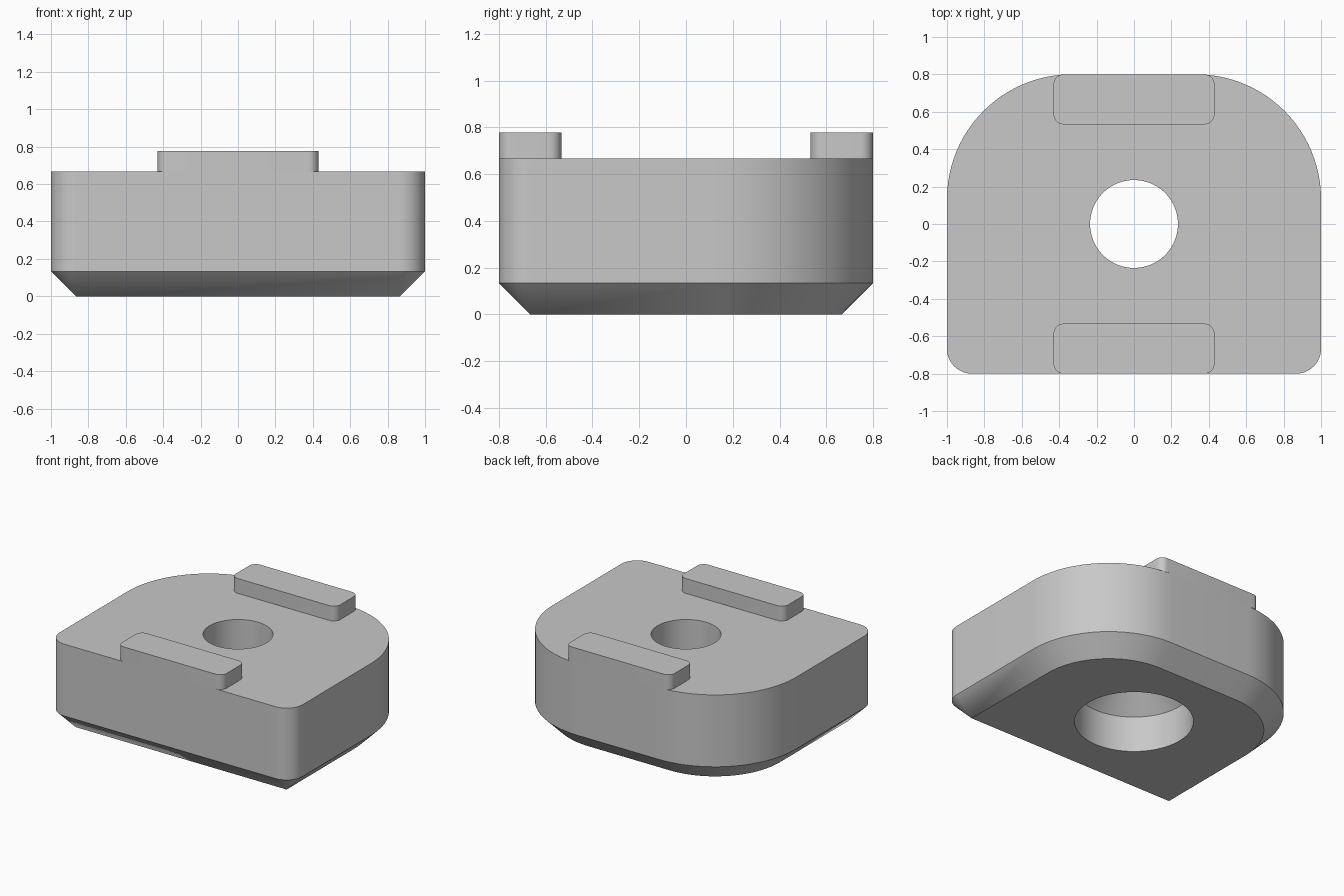
import bpy, bmesh, math

cube = bpy.data.objects.get("Cube")
if cube:
    bpy.data.objects.remove(cube, do_unlink=True)

grey = bpy.data.materials.new("light grey")
grey.use_nodes = True
grey.diffuse_color = (0.58, 0.58, 0.58, 1)
grey.node_tree.nodes["Principled BSDF"].inputs["Base Color"].default_value = grey.diffuse_color


def outline(hx, y0, y1, r_front, r_back, inset=0.0, steps=24):
    """Rounded rectangle, pulled inward by inset, counter-clockwise."""
    corners = [(1, 1, r_back), (-1, 1, r_back), (-1, -1, r_front), (1, -1, r_front)]
    points = []
    for k, (sx, sy, r) in enumerate(corners):
        cx = sx * (hx - r)
        cy = y1 - r if sy > 0 else y0 + r
        for i in range(steps + 1):
            a = (k + i / steps) * math.pi / 2
            points.append((cx + (r - inset) * math.cos(a), cy + (r - inset) * math.sin(a)))
    return points


def circle(r, steps=96):
    return [(r * math.cos(i * math.tau / steps), r * math.sin(i * math.tau / steps))
            for i in range(steps)]


def loft(name, sections):
    """Solid through a stack of (height, outline) sections."""
    bm = bmesh.new()
    rings = [[bm.verts.new((x, y, z)) for x, y in pts] for z, pts in sections]
    n = len(rings[0])
    for low, high in zip(rings, rings[1:]):
        for i in range(n):
            j = (i + 1) % n
            bm.faces.new((low[i], low[j], high[j], high[i]))
    bm.faces.new(rings[0][::-1])
    bm.faces.new(rings[-1])
    bmesh.ops.remove_doubles(bm, verts=bm.verts[:], dist=0.0001)
    bmesh.ops.recalc_face_normals(bm, faces=bm.faces[:])
    mesh = bpy.data.meshes.new(name)
    bm.to_mesh(mesh)
    bm.free()
    mesh.materials.append(grey)
    obj = bpy.data.objects.new(name, mesh)
    bpy.context.collection.objects.link(obj)
    return obj


def select(obj):
    bpy.ops.object.select_all(action='DESELECT')
    obj.select_set(True)
    bpy.context.view_layer.objects.active = obj


TOP, CHAMFER = 0.667, 0.1333

# Main block: big round back corners, small front corners, chamfered underside
full = outline(1, -0.8, 0.8, CHAMFER, 0.667)
small = outline(1, -0.8, 0.8, CHAMFER, 0.667, inset=CHAMFER)
block = loft("block", [(0, small), (CHAMFER, full), (TOP, full)])

# Bolt hole with a wide recess below and a tapered shoulder
cutter = loft("hole_cutter", [(-0.1, circle(0.4)), (0.267, circle(0.4)),
                              (0.432, circle(0.235)), (0.8, circle(0.235))])
cut = block.modifiers.new("bolt_hole", 'BOOLEAN')
cut.operation = 'DIFFERENCE'
cut.solver = 'EXACT'
cut.object = cutter
select(block)
bpy.ops.object.modifier_apply(modifier=cut.name)
bpy.data.objects.remove(cutter, do_unlink=True)

# Raised locating ridges along the front and back edges
parts = [block]
for name, y0, y1 in (("front_ridge", -0.8, -0.533), ("back_ridge", 0.533, 0.8)):
    shape = outline(0.43, y0, y1, 0.053, 0.053, steps=10)
    parts.append(loft(name, [(TOP, shape), (0.777, shape)]))

for part in parts:
    select(part)
    bpy.ops.object.shade_smooth_by_angle(angle=math.radians(30))
